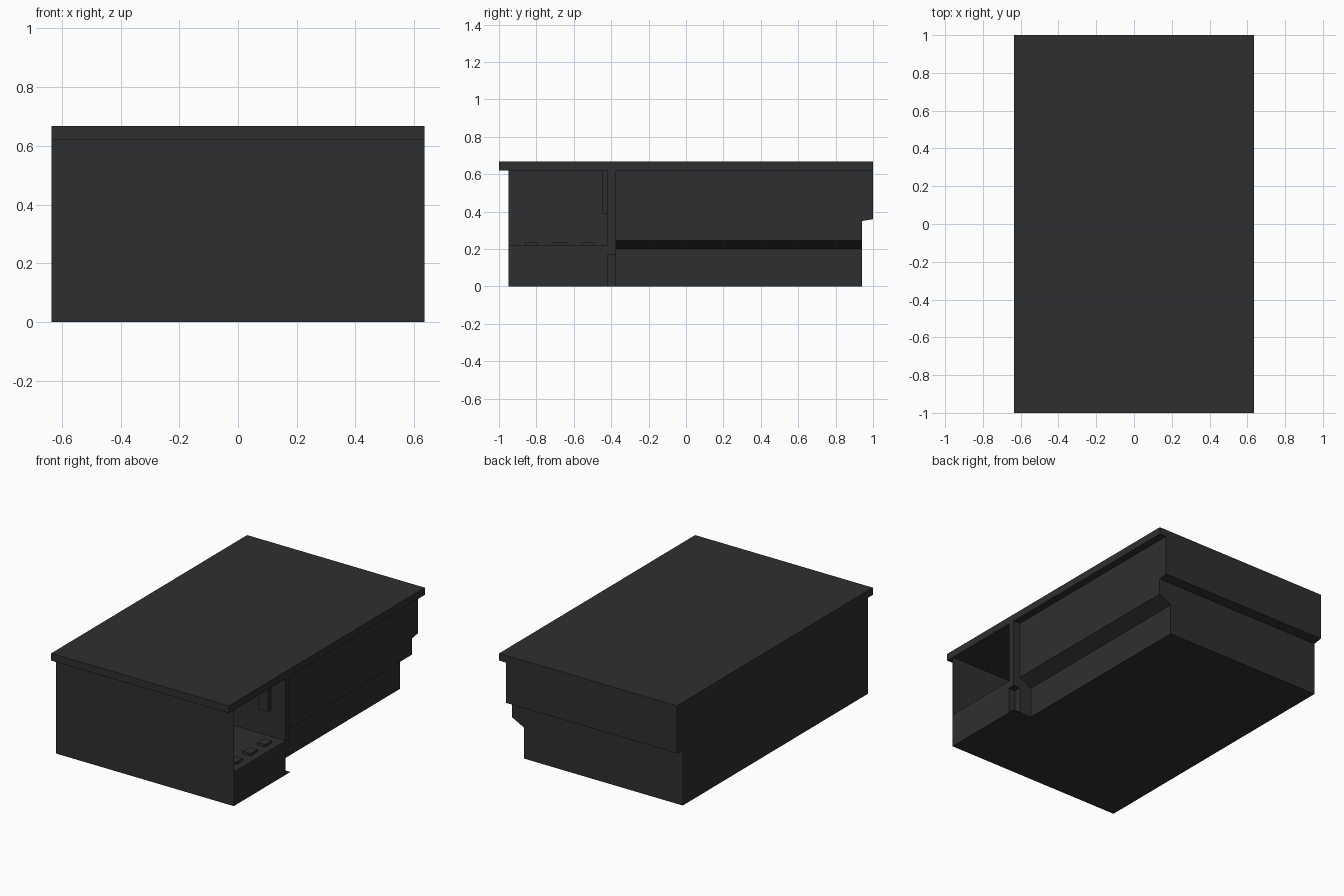
import bpy

if "Cube" in bpy.data.objects:
    bpy.data.objects.remove(bpy.data.objects["Cube"])

mat = bpy.data.materials.new("charcoal")
mat.diffuse_color = (0.028, 0.028, 0.028, 1)
mat.use_nodes = True
mat.node_tree.nodes["Principled BSDF"].inputs["Base Color"].default_value = mat.diffuse_color

W = 0.635      # half width
R = 0.587      # recessed right side wall
T = 0.004      # thin sheet thickness


def make(name, verts, faces):
    me = bpy.data.meshes.new(name)
    me.from_pydata(verts, [], faces)
    me.materials.append(mat)
    ob = bpy.data.objects.new(name, me)
    bpy.context.collection.objects.link(ob)
    return ob


def prism(name, profile, place, a, b):
    """Extrude a closed profile between a and b; place maps (u, v, w) to xyz."""
    n = len(profile)
    verts = [place(u, v, w) for w in (a, b) for u, v in profile]
    faces = [tuple(range(n))[::-1], tuple(range(n, 2 * n))]
    faces += [(i, (i + 1) % n, n + (i + 1) % n, n + i) for i in range(n)]
    ob = make(name, verts, faces)
    import bmesh
    bm = bmesh.new()
    bm.from_mesh(ob.data)
    bmesh.ops.recalc_face_normals(bm, faces=bm.faces)
    bm.to_mesh(ob.data)
    bm.free()
    return ob


def box(name, x0, x1, y0, y1, z0, z1):
    return prism(name, [(x0, y0), (x1, y0), (x1, y1), (x0, y1)],
                 lambda u, v, w: (u, v, w), z0, z1)


# worktop slab
box("counter_top", -W, W, -1, 1, 0.62, 0.667)

# rear cabinet with recessed toe space and sloped underside on the right
prism("rear_cabinet",
      [(-W, 0), (0.5, 0), (0.5, 0.2), (R, 0.245), (R, 0.62), (-W, 0.62)],
      lambda u, v, w: (u, w, v), -0.375, 0.94)

# overhanging back panel
prism("back_panel", [(0.94, 0.35), (1, 0.36), (1, 0.62), (0.94, 0.62)],
      lambda u, v, w: (w, u, v), -W, R)

# partition and the post that sticks out to the right
box("partition", -W, R, -0.42, -0.375, 0, 0.62)
box("right_post", R, W, -0.42, -0.375, 0.17, 0.62)
box("floor_tab", R, W, -0.42, -0.375, 0, 0.002)

# front compartment, open on the right
box("front_base", -W, W, -0.95, -0.42, 0, 0.22)
box("front_wall", -W, W, -0.95, -0.95 + T, 0.22, 0.62)
box("left_wall", -W, -W + T, -0.95 + T, -0.42, 0.22, 0.62)

# small fittings inside the compartment
box("hanging_bracket", 0.46, 0.53, -0.45, -0.42, 0.39, 0.62)
for i in range(3):
    y = -0.86 + i * 0.15
    box(f"floor_block_{i}", 0.53, R, y, y + 0.07, 0.22, 0.235)
